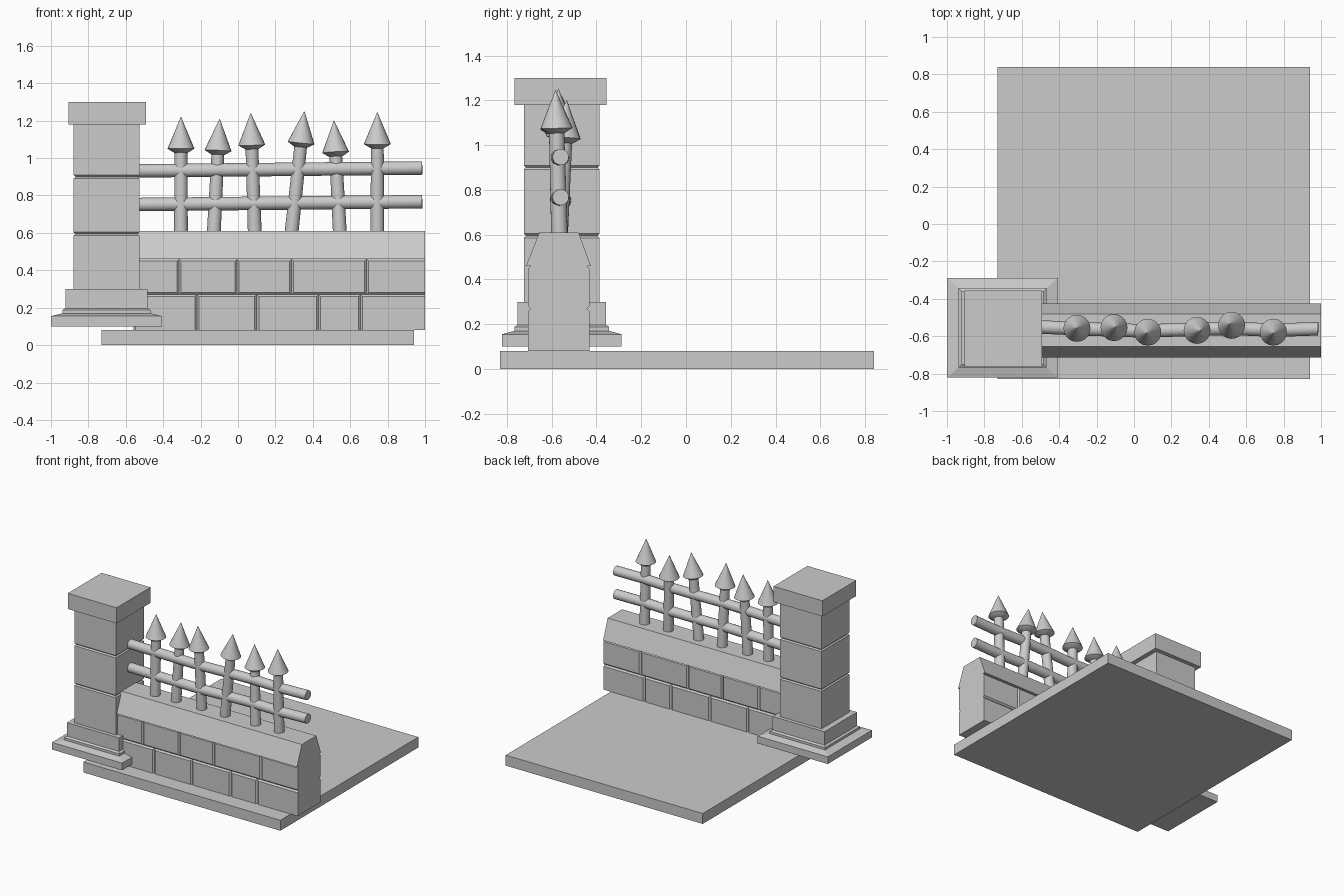
import bpy
import bmesh
from math import cos, sin, tau, radians
from mathutils import Vector

if "Cube" in bpy.data.objects:
    bpy.data.objects.remove(bpy.data.objects["Cube"])

stone = bpy.data.materials.new("pale grey stone")
stone.use_nodes = True
GREY = (0.6, 0.6, 0.6, 1)
stone.diffuse_color = GREY
stone.node_tree.nodes["Principled BSDF"].inputs["Base Color"].default_value = GREY


def finish(name, bm, smooth=False):
    bmesh.ops.recalc_face_normals(bm, faces=bm.faces)
    mesh = bpy.data.meshes.new(name)
    bm.to_mesh(mesh)
    bm.free()
    mesh.materials.append(stone)
    obj = bpy.data.objects.new(name, mesh)
    bpy.context.collection.objects.link(obj)
    if smooth:
        bpy.ops.object.select_all(action="DESELECT")
        obj.select_set(True)
        bpy.context.view_layer.objects.active = obj
        bpy.ops.object.shade_smooth_by_angle(angle=radians(40))
    return obj


def loft(bm, rings):
    """Skin a list of point rings and cap both ends."""
    rows = [[bm.verts.new(p) for p in ring] for ring in rings]
    n = len(rows[0])
    for low, high in zip(rows, rows[1:]):
        for i in range(n):
            j = (i + 1) % n
            bm.faces.new((low[i], low[j], high[j], high[i]))
    bm.faces.new(rows[0])
    bm.faces.new(rows[-1])


def box(bm, x0, x1, y0, y1, z0, z1):
    loft(bm, [[(x0, y0, z), (x1, y0, z), (x1, y1, z), (x0, y1, z)] for z in (z0, z1)])


def square_stack(name, cx, cy, profile):
    """Rectangular turning: profile holds half width, half depth, height."""
    bm = bmesh.new()
    loft(bm, [[(cx + sx * w, cy + sy * d, z)
               for sx, sy in ((-1, -1), (1, -1), (1, 1), (-1, 1))]
              for w, d, z in profile])
    return finish(name, bm)


def tube(name, path, radii, sides=20):
    """Round bar along a path with a radius at every point."""
    pts = [Vector(p) for p in path]
    axis = (pts[-1] - pts[0]).normalized()
    u = axis.cross(Vector((0, 1, 0))).normalized()
    v = axis.cross(u)
    bm = bmesh.new()
    loft(bm, [[p + r * (u * cos(tau * i / sides) + v * sin(tau * i / sides))
               for i in range(sides)] for p, r in zip(pts, radii)])
    return finish(name, bm, smooth=True)


# Ground slab
bm = bmesh.new()
box(bm, -0.73, 0.94, -0.83, 0.84, 0, 0.08)
finish("ground_slab", bm)

# Pillar: stepped foot, three shaft courses, cap
PX, PY = -0.703, -0.555
square_stack("pillar_foot", PX, PY, [
    (0.297, 0.267, 0.10), (0.297, 0.267, 0.155), (0.235, 0.212, 0.17),
    (0.235, 0.212, 0.188), (0.22, 0.197, 0.197), (0.22, 0.197, 0.30)])
courses = [0.18, 0.595, 0.90, 1.19]
for i, (low, high) in enumerate(zip(courses, courses[1:])):
    c = 0.009
    square_stack(f"pillar_course_{i + 1}", PX, PY, [
        (0.167, 0.16, low), (0.176, 0.169, low + c),
        (0.176, 0.169, high - c), (0.167, 0.16, high)])
square_stack("pillar_cap", PX + 0.003, PY - 0.005, [
    (0.207, 0.205, 1.18), (0.207, 0.205, 1.30)])

# Wall bricks in two rows, edges chamfered on the outer faces
LEFT, RIGHT = -0.56, 1.0
rows = [(0.08, 0.27, [-0.22, 0.10, 0.43, 0.655]),
        (0.27, 0.46, [-0.315, -0.005, 0.287, 0.688])]
bm = bmesh.new()
for z0, z1, joints in rows:
    stops = [LEFT] + joints + [RIGHT]
    for x0, x1 in zip(stops, stops[1:]):
        box(bm, x0, x1, -0.705, -0.432, z0, z1)
rim = []
for e in bm.edges:
    a, b = e.verts
    at_end = min(a.co.x, b.co.x) > RIGHT - 0.001
    at_foot = max(a.co.z, b.co.z) < 0.081
    if abs(a.co.y - b.co.y) < 0.001 and not at_end and not at_foot:
        rim.append(e)
bmesh.ops.bevel(bm, geom=rim, offset=0.011, segments=1, affect="EDGES")
finish("wall_bricks", bm)

# Sloped coping along the wall
coping = [(-0.715, 0.46), (-0.425, 0.46), (-0.48, 0.61), (-0.655, 0.61)]
bm = bmesh.new()
loft(bm, [[(x, y, z) for y, z in coping] for x in (LEFT, RIGHT)])
finish("wall_coping", bm)

# Two slightly wavering rails
waver = [(-0.55, -0.548), (-0.3, -0.56), (0.07, -0.572),
         (0.34, -0.562), (0.53, -0.558), (0.75, -0.568), (0.985, -0.56)]
for name, height in (("lower_rail", 0.757), ("upper_rail", 0.937)):
    tube(name, [(x, y, height + 0.01 * x) for x, y in waver], [0.036] * len(waver))

# Leaning pickets with spear heads: foot x, tip x, tip y, tip z
pickets = [(-0.305, -0.305, -0.555, 1.22), (-0.13, -0.098, -0.55, 1.21),
           (0.09, 0.068, -0.583, 1.24), (0.285, 0.355, -0.57, 1.25),
           (0.545, 0.513, -0.533, 1.20), (0.745, 0.745, -0.583, 1.245)]
for i, (fx, tx, ty, tz) in enumerate(pickets):
    foot, tip = Vector((fx, -0.565, 0.59)), Vector((tx, ty, tz))
    axis = (tip - foot).normalized()
    neck = tip - axis * 0.192
    tube(f"picket_{i + 1}", [foot, neck + axis * 0.01], [0.037, 0.034])
    tube(f"spear_head_{i + 1}", [neck, tip - axis * 0.17, tip],
         [0.036, 0.072, 0.001])
